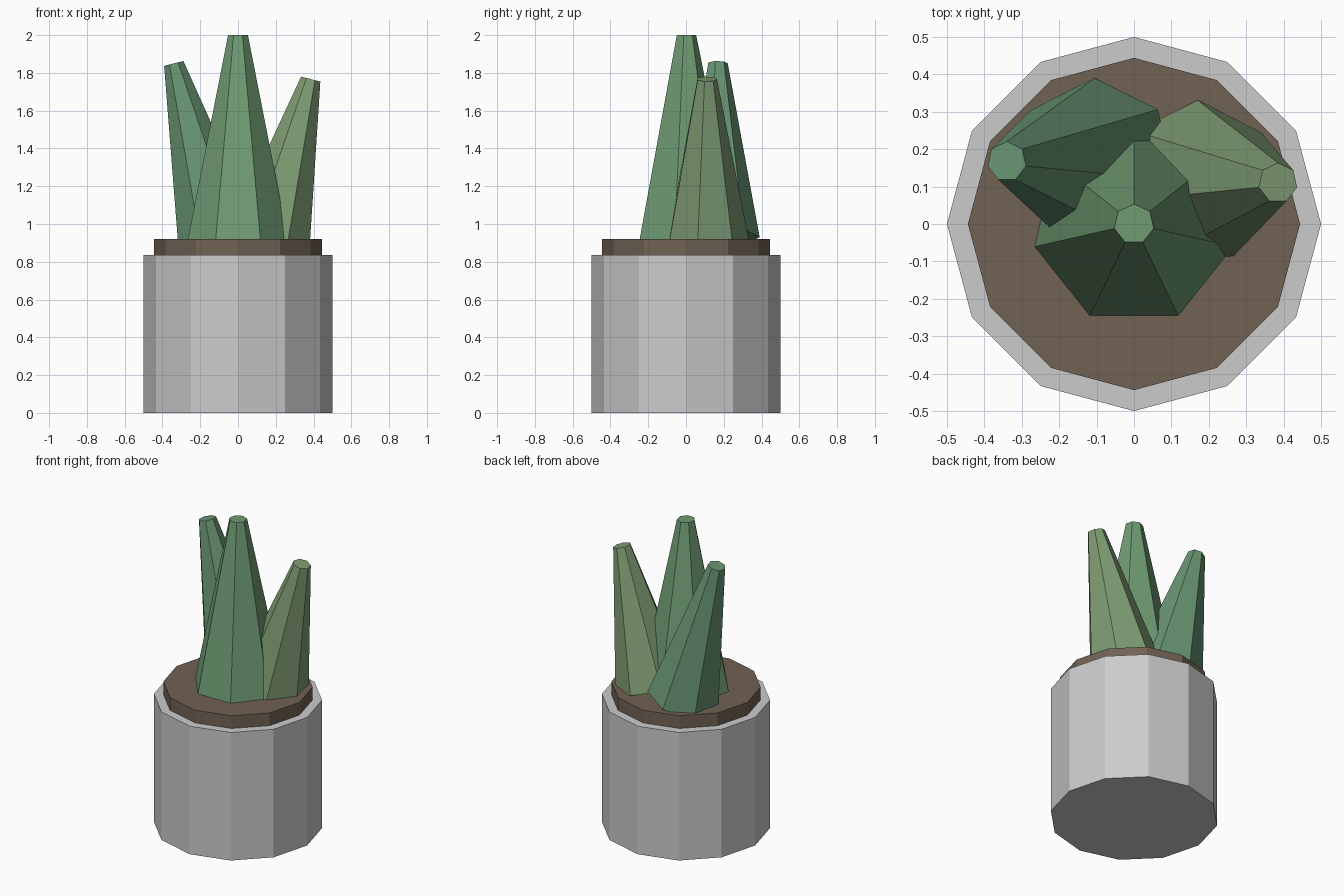
import bpy
from mathutils import Vector

if "Cube" in bpy.data.objects:
    bpy.data.objects.remove(bpy.data.objects["Cube"])


def tapered(name, sides, r1, r2, base, tip, color=None):
    """Tapered prism whose axis runs from base to tip, leaning sideways in x."""
    base, tip = Vector(base), Vector(tip)
    axis = tip - base
    rot = Vector((0, 0, 1)).rotation_difference(axis).to_euler()
    bpy.ops.mesh.primitive_cone_add(vertices=sides, radius1=r1, radius2=r2,
                                    depth=axis.length,
                                    location=(base + tip) / 2, rotation=rot)
    ob = bpy.context.object
    ob.name = name
    if color:
        mat = bpy.data.materials.new(name + "_color")
        mat.diffuse_color = (*color, 1)
        mat.use_nodes = True
        mat.node_tree.nodes["Principled BSDF"].inputs["Base Color"].default_value = mat.diffuse_color
        ob.data.materials.append(mat)
    return ob


# Pot and raised soil
tapered("pot", 12, 0.5, 0.5, (0, 0, 0), (0, 0, 0.837))
tapered("soil", 12, 0.444, 0.444, (0, 0, 0.75), (0, 0, 0.92), (0.165, 0.122, 0.088))

# Upright leaf and two leaning leaves
tapered("centre_leaf", 7, 0.273, 0.054, (0, 0, 0.915), (0, 0, 2.0), (0.16, 0.33, 0.17))
tapered("left_leaf", 7, 0.223, 0.054, (-0.105, 0.167, 0.93), (-0.34, 0.167, 1.85), (0.14, 0.30, 0.17))
tapered("right_leaf", 7, 0.221, 0.054, (0.17, 0.11, 0.925), (0.385, 0.11, 1.767), (0.21, 0.33, 0.17))
